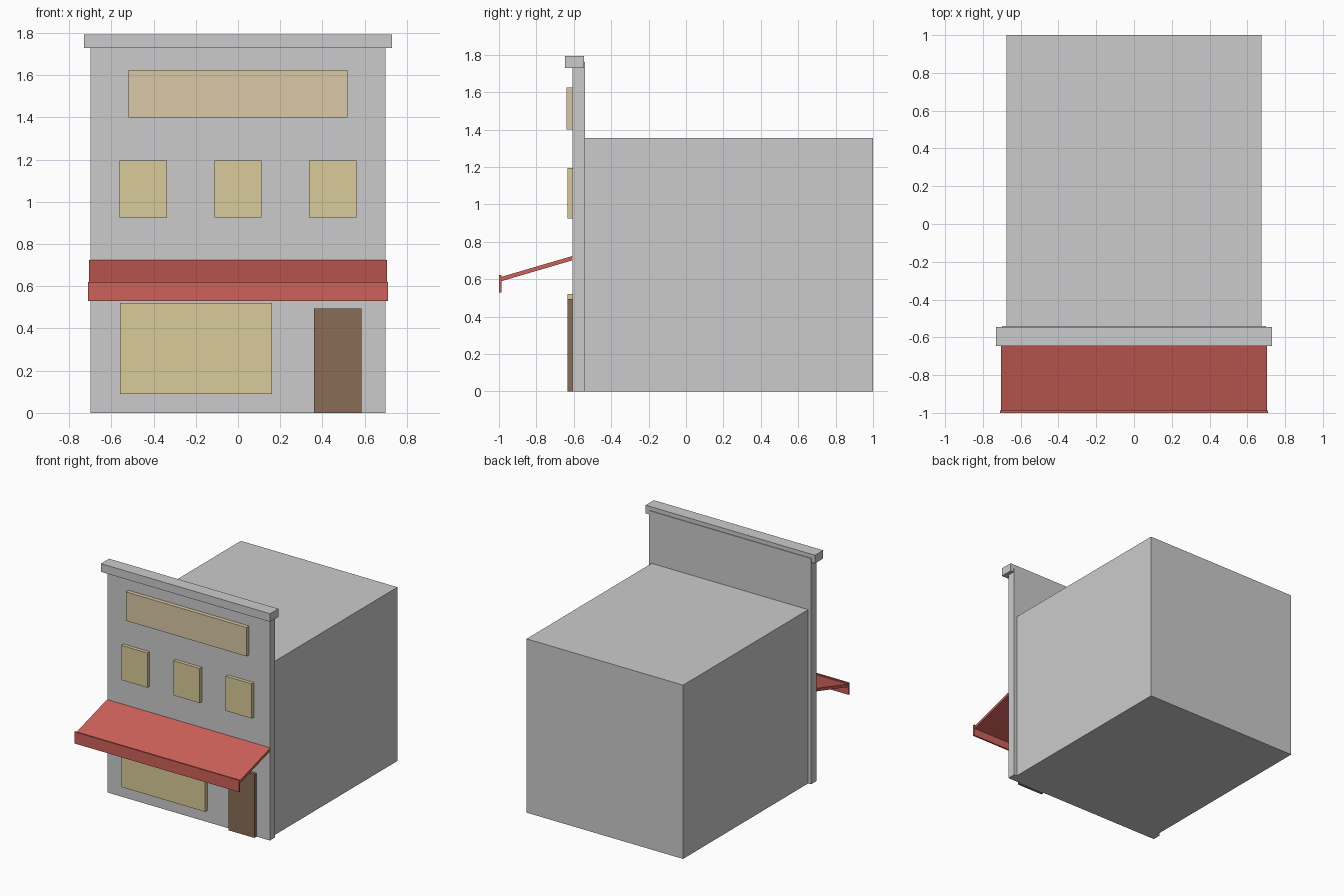
import bpy, bmesh

if "Cube" in bpy.data.objects:
    bpy.data.objects.remove(bpy.data.objects["Cube"])


def material(name, rgb):
    m = bpy.data.materials.new(name)
    m.diffuse_color = (*rgb, 1)
    m.use_nodes = True
    m.node_tree.nodes["Principled BSDF"].inputs["Base Color"].default_value = m.diffuse_color
    return m


RED = material("red", (0.62, 0.12, 0.10))
GLASS = material("pale_yellow", (0.70, 0.60, 0.32))
TAN = material("tan", (0.70, 0.58, 0.38))
BROWN = material("brown", (0.25, 0.15, 0.09))


def extrude_x(name, profile, x0, x1, mat=None):
    """Extrude a (y, z) outline from x0 to x1."""
    bm = bmesh.new()
    face = bm.faces.new([bm.verts.new((x0, y, z)) for y, z in profile])
    ext = bmesh.ops.extrude_face_region(bm, geom=[face])
    verts = [g for g in ext["geom"] if isinstance(g, bmesh.types.BMVert)]
    bmesh.ops.translate(bm, verts=verts, vec=(x1 - x0, 0, 0))
    bmesh.ops.recalc_face_normals(bm, faces=bm.faces)
    mesh = bpy.data.meshes.new(name)
    bm.to_mesh(mesh)
    bm.free()
    ob = bpy.data.objects.new(name, mesh)
    bpy.context.collection.objects.link(ob)
    if mat:
        mesh.materials.append(mat)
    return ob


def box(name, x, y, z, mat=None):
    outline = [(y[0], z[0]), (y[1], z[0]), (y[1], z[1]), (y[0], z[1])]
    return extrude_x(name, outline, x[0], x[1], mat)


# Main building, tall front wall and cornice
WALL = -0.607
box("building_body", (-0.675, 0.675), (-0.543, 1.0), (0, 1.355))
box("front_wall", (-0.70, 0.70), (WALL, -0.541), (0, 1.76))
box("cornice", (-0.73, 0.73), (-0.647, -0.546), (1.728, 1.792))

# Panels on the front wall
box("sign_board", (-0.52, 0.52), (-0.639, WALL), (1.40, 1.625), TAN)
for i, cx in enumerate((-0.45, 0, 0.45)):
    box(f"upper_window_{i + 1}", (cx - 0.1125, cx + 0.1125),
        (-0.634, WALL), (0.925, 1.195), GLASS)
box("shop_window", (-0.56, 0.16), (-0.634, WALL), (0.09, 0.52), GLASS)
box("door", (0.36, 0.585), (-0.634, WALL), (0, 0.495), BROWN)

# Sloping awning with a hanging front edge
extrude_x("awning", [(-0.607, 0.724), (-0.607, 0.701), (-0.995, 0.587), (-0.995, 0.610)],
          -0.705, 0.705, RED)
box("awning_valance", (-0.71, 0.71), (-1.0, -0.987), (0.53, 0.621), RED)
